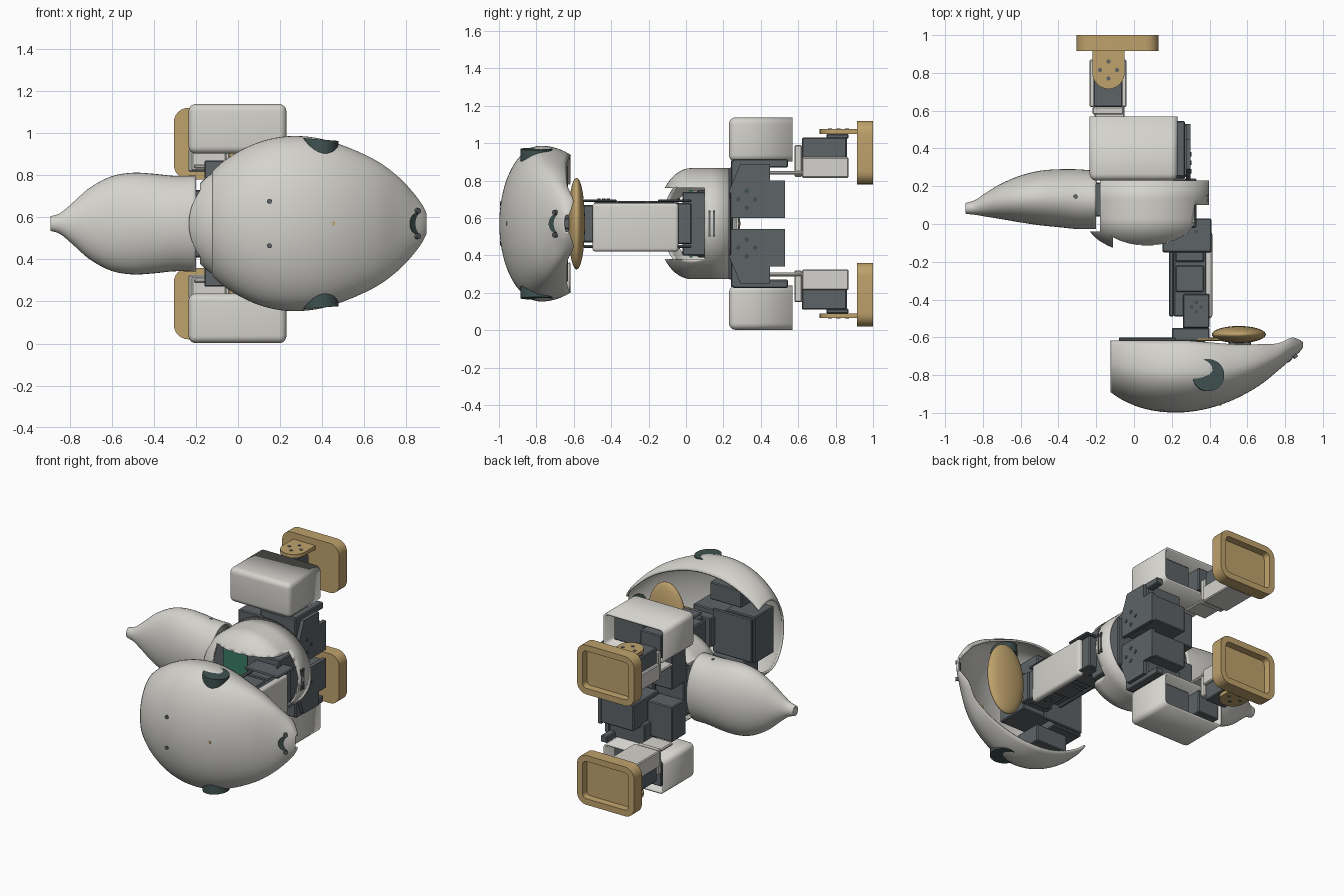
import bpy, bmesh, math
from mathutils import Vector, Matrix

if "Cube" in bpy.data.objects:
    bpy.data.objects.remove(bpy.data.objects["Cube"])

ZC = 0.57  # mirror plane of the whole robot

def material(name, col):
    m = bpy.data.materials.new(name)
    m.diffuse_color = (*col, 1)
    m.use_nodes = True
    m.node_tree.nodes["Principled BSDF"].inputs["Base Color"].default_value = m.diffuse_color
    return m

LIGHT = material("light_grey", (0.66, 0.65, 0.61))
DARK = material("dark_grey", (0.11, 0.125, 0.135))
BROWN = material("tan", (0.52, 0.36, 0.15))
EYE = material("dark_green", (0.05, 0.085, 0.08))
BOARD = material("board_green", (0.04, 0.2, 0.13))

def finish(name, bm, mat, normals=True):
    if normals:
        bmesh.ops.recalc_face_normals(bm, faces=bm.faces)
    me = bpy.data.meshes.new(name)
    bm.to_mesh(me)
    bm.free()
    ob = bpy.data.objects.new(name, me)
    bpy.context.collection.objects.link(ob)
    me.materials.append(mat)
    bpy.context.view_layer.objects.active = ob
    bpy.ops.object.select_all(action='DESELECT')
    ob.select_set(True)
    bpy.ops.object.shade_smooth_by_angle(angle=math.radians(35))
    return ob

def cube_bm(x, y, z):
    bm = bmesh.new()
    bmesh.ops.create_cube(bm, size=1)
    for v in bm.verts:
        for i, r in enumerate((x, y, z)):
            v.co[i] = (r[0] + r[1]) / 2 + v.co[i] * abs(r[1] - r[0])
    return bm

def side(d, s):
    return (ZC + s * d[0], ZC + s * d[1])

def box(name, x, y, d, mat=DARK, bevel=0.006, s=1):
    """Box; d is the range of distances from the mirror plane."""
    bm = cube_bm(x, y, side(d, s))
    if bevel:
        bmesh.ops.bevel(bm, geom=bm.edges[:], offset=bevel, segments=1 if bevel < .01 else 4,
                        profile=0.5, affect='EDGES')
    return finish(name, bm, mat)

def cyl(name, c, axis, r, depth, mat=DARK, seg=32):
    bm = bmesh.new()
    rot = Vector((0, 0, 1)).rotation_difference(Vector(axis)).to_matrix().to_4x4()
    bmesh.ops.create_cone(bm, cap_ends=True, segments=seg, radius1=r, radius2=r, depth=depth,
                          matrix=Matrix.Translation(c) @ rot)
    return finish(name, bm, mat)

def spline(rows, n):
    """Smooth samples through rows of numbers."""
    out, m = [], len(rows) - 1
    for k in range(n + 1):
        u = min(k / n * m, m - 1e-6)
        i, t = int(u), u - int(u)
        p = [rows[max(0, min(m, i + j))] for j in (-1, 0, 1, 2)]
        out.append([0.5 * (2 * b + (c - a) * t + (2 * a - 5 * b + 4 * c - d) * t * t
                           + (3 * b - a - 3 * c + d) * t ** 3) for a, b, c, d in zip(*p)])
    return out

def loft(name, rings, closed, mat, thick):
    bm = bmesh.new()
    vs = [[bm.verts.new(p) for p in r] for r in rings]
    n = len(vs[0])
    for a, b in zip(vs, vs[1:]):
        for i in range(n if closed else n - 1):
            j = (i + 1) % n
            bm.faces.new((a[i], a[j], b[j], b[i]))
    ob = finish(name, bm, mat)
    mod = ob.modifiers.new("shell", 'SOLIDIFY')
    mod.thickness, mod.offset = thick, 0
    return ob

def cut(ob, x, y, d):
    c = box("cutter", x, y, d, bevel=0)
    c.hide_render = True
    mod = ob.modifiers.new("cut", 'BOOLEAN')
    mod.operation, mod.object, mod.solver = 'DIFFERENCE', c, 'EXACT'
    bpy.context.view_layer.objects.active = ob
    for mname in [m.name for m in ob.modifiers if m.type in {'SOLIDIFY', 'BOOLEAN'}]:
        bpy.ops.object.modifier_apply(modifier=mname)
    bpy.data.objects.remove(c)

# head shell: x, crown y, rim y, half width
head = [(-.12, -.885, -.62, .24), (-.06, -.925, -.62, .295), (.04, -.967, -.62, .355), (.15, -.988, -.62, .395),
        (.27, -.99, -.62, .41), (.4, -.968, -.63, .395), (.53, -.922, -.64, .352), (.66, -.85, -.64, .29),
        (.76, -.77, -.635, .215), (.83, -.71, -.605, .14), (.87, -.675, -.615, .085), (.89, -.65, -.63, .045)]
rings, a0 = [], math.radians(28)
for x, top, rim, w in spline(head, 44):
    yc = top + .58 * (rim - top)
    ring = []
    for k in range(49):
        a = -a0 + (math.pi + 2 * a0) * k / 48
        dy = -(yc - top) * math.sin(a) if a0 and math.sin(a) > 0 else -(rim - yc) / math.sin(a0) * math.sin(a)
        ring.append((x, yc + dy, ZC + w * math.cos(a)))
    rings.append(ring)
loft("head_shell", rings, False, LIGHT, .013)

# head details
for s in (1, -1):
    cyl("eye", (.39, -.8, ZC + s * .362), (.08, 0, s), .085, .075, EYE, 40)
    cyl("head_screw", (.15, -.985, ZC + s * .105), (0, 1, 0), .012, .02)
    cyl("nostril", (.853, -.70, ZC + s * .06), (.66, -.75, 0), .013, .02)
    box("head_side_servo", (.02, .26), (-.82, -.63), (.19, .31), s=s)
cyl("crown_screw", (.45, -.95, ZC), (0, 1, 0), .012, .02, BROWN)
cyl("nose_lens", (.845, -.69, ZC), (.75, -.66, 0), .05, .02, EYE)
box("head_servo_rear", (-.09, .13), (-.83, -.62), (-.16, .16))
box("head_servo_front", (.15, .38), (-.85, -.62), (-.13, .13))
box("head_plate", (-.08, .22), (-.62, -.60), (-.15, .15))
box("jaw_link", (.33, .46), (-.62, -.60), (-.1, .1), BROWN)
bm = bmesh.new()
bmesh.ops.create_uvsphere(bm, u_segments=40, v_segments=20, radius=1,
                          matrix=Matrix.Translation((.555, -.585, ZC)) @ Matrix.Diagonal((.143, .045, .245, 1)))
finish("jaw_pad", bm, BROWN)
box("jaw_mount", (.5, .62), (-.66, -.6), (-.03, .03))

# neck
box("neck_head_joint", (.2, .4), (-.62, -.55), (-.1, .1))
box("neck_tilt_servo", (.26, .39), (-.56, -.38), (-.1, .1))
box("neck_core", (.21, .385), (-.49, .03), (-.11, .11))
box("neck_back_rail", (.185, .21), (-.49, -.1), (-.12, .12))
box("neck_cover", (.37, .415), (-.5, -.04), (-.15, .13 - .02), LIGHT, .018)
for s in (1, -1):
    box("neck_side_panel", (.22, .37), (-.36, -.22), (.11, .122), s=s)
    box("neck_side_panel_low", (.22, .37), (-.2, -.06), (.11, .122), s=s)
    box("neck_upper_bracket", (.26, .4), (-.55, -.37), (.115, .13), s=s)
    box("neck_lower_bracket", (.15, .41), (-.15, .03), (.115, .13), s=s)
    for sx, sy in ((.33, -.415), (.33, -.465), (.305, -.44), (.355, -.44), (.33, -.04)):
        cyl("neck_screw", (sx, sy, ZC + s * .13), (0, 0, 1), .009, .008, EYE, 12)

# body shell: dome pointing to -y with openings for neck and tail
prof = [(1, .23), (1, .13)] + [(math.cos(a), .03 - .18 * math.sin(a))
                               for a in [math.radians(88) * k / 16 for k in range(17)]]
rings = [[(.07 + .32 * r * math.cos(2 * math.pi * k / 64), y, ZC + .29 * r * math.sin(2 * math.pi * k / 64))
          for k in range(64)] for r, y in prof]
body = loft("body_shell", rings, True, LIGHT, .014)
cut(body, (-.11, .6), (-.4, .1), (-.19, .19))
cut(body, (-.5, -.18), (-.04, .5), (-.5, .5))
box("body_servo", (.08, .33), (-.02, .24), (-.17, .17))
box("body_servo_rear", (-.16, .06), (.06, .25), (-.18, .18))
box("circuit_board", (-.13, .08), (.02, .035), (-.18, .18), BOARD, 0)
for y in (.125, .15):
    box("vent_slot", (.385, .398), (y - .006, y + .006), (-.07, .07), DARK, 0)

# tail: x, lower y, upper y, half width
tail = [(-.2, -.02, .275, .222), (-.3, -.02, .283, .22), (-.4, -.01, .283, .23), (-.5, 0, .275, .235),
        (-.6, .015, .25, .218), (-.7, .032, .208, .165), (-.78, .045, .16, .095), (-.84, .055, .12, .045),
        (-.89, .06, .105, .028)]
loft("tail_shell", [[(x, (a + b) / 2 + (b - a) / 2 * math.cos(t), ZC + w * math.sin(t))
                     for t in [2 * math.pi * k / 48 for k in range(48)]]
                    for x, a, b, w in spline(tail, 36)], True, LIGHT, .013)
box("tail_mount", (-.24, -.1), (.04, .22), (-.16, .16))
cyl("tail_tip", (-.886, .0825, ZC), (1, 0, 0), .022, .008, LIGHT)

hip_outline = [(.22, .03), (.22, .15), (.29, .32), (.45, .32), (.45, .23), (.53, .23), (.53, .03)]
for s in (1, -1):
    cyl("tail_screw", (-.31, .145, ZC + s * .217), (0, 0, 1), .013, .02, DARK, 16)

    # hip plate and servos
    bm = bmesh.new()
    f = bm.faces.new([bm.verts.new((.275, y, ZC + s * d)) for y, d in hip_outline])
    ext = bmesh.ops.extrude_face_region(bm, geom=[f])
    bmesh.ops.translate(bm, vec=(.025, 0, 0), verts=[v for v in ext['geom'] if isinstance(v, bmesh.types.BMVert)])
    finish("hip_plate", bm, DARK)
    box("hip_servo", (.03, .28), (.25, .53), (.04, .22), s=s)
    box("hip_servo_outer", (.0, .27), (.24, .45), (.2, .34), s=s)
    box("hip_rear_bracket", (-.16, .03), (.23, .38), (.06, .3), s=s)
    for dy, dd in ((.045, 0), (-.045, 0), (0, .045), (0, -.045)):
        cyl("hip_screw", (.301, .325 + dy, ZC + s * (.13 + dd)), (1, 0, 0), .012, .006, EYE, 16)

    # thigh cover, open towards the foot
    bm = cube_bm((-.235, .23), (.23, .57), side((.332, .568), s))
    bmesh.ops.recalc_face_normals(bm, faces=bm.faces)
    bmesh.ops.delete(bm, geom=[g for g in bm.faces if g.normal.y > .9], context='FACES_ONLY')
    bmesh.ops.bevel(bm, geom=[e for e in bm.edges if not e.is_boundary], offset=.035, segments=5,
                    profile=.5, affect='EDGES')
    ob = finish("thigh_cover", bm, LIGHT, False)
    mod = ob.modifiers.new("shell", 'SOLIDIFY')
    mod.thickness, mod.offset = .014, -1
    box("thigh_servo", (-.03, .2), (.27, .5), (.36, .54), s=s)
    box("knee_servo", (-.21, -.05), (.32, .57), (.36, .52), s=s)
    box("thigh_side_servo", (.22, .27), (.25, .545), (.3, .345), s=s)

    # shin
    box("knee_link", (-.21, -.05), (.44, .63), (.262, .282), LIGHT, s=s)
    box("knee_fork", (-.22, -.055), (.58, .62), (.25, .42), LIGHT, s=s)
    box("shin_bracket", (-.235, -.04), (.62, .87), (.245, .355), LIGHT, s=s)
    box("shin_servo", (-.215, -.06), (.62, .86), (.3, .46), s=s)
    box("ankle_spacer", (-.2, -.07), (.75, .87), (.455, .48), s=s)

    # ankle plate with rounded end
    bm = bmesh.new()
    pts = [(-.05, .93), (-.22, .93)] + [(-.135 - .085 * math.cos(a), .8 - .085 * math.sin(a))
                                        for a in [math.pi * k / 20 for k in range(21)]]
    f = bm.faces.new([bm.verts.new((x, y, ZC + s * .48)) for x, y in pts])
    ext = bmesh.ops.extrude_face_region(bm, geom=[f])
    bmesh.ops.translate(bm, vec=(0, 0, s * .025), verts=[v for v in ext['geom'] if isinstance(v, bmesh.types.BMVert)])
    finish("ankle_plate", bm, BROWN)
    for dx, dy in ((.045, 0), (-.045, 0), (0, .045), (0, -.045)):
        cyl("ankle_screw", (-.135 + dx, .815 + dy, ZC + s * .505), (0, 0, 1), .011, .006, DARK, 16)

    # foot with recessed sole
    bm = cube_bm((-.305, .13), (.915, 1.0), side((.21, .55), s))
    bmesh.ops.recalc_face_normals(bm, faces=bm.faces)
    bmesh.ops.bevel(bm, geom=[e for e in bm.edges if abs(e.verts[0].co.y - e.verts[1].co.y) > .05],
                    offset=.07, segments=6, profile=.5, affect='EDGES')
    sole = [f for f in bm.faces if f.normal.y > .9]
    bmesh.ops.inset_region(bm, faces=sole, thickness=.042)
    bmesh.ops.inset_region(bm, faces=sole, thickness=.003)
    bmesh.ops.translate(bm, vec=(0, -.045, 0), verts=list({v for f in sole for v in f.verts}))
    finish("foot", bm, BROWN)
